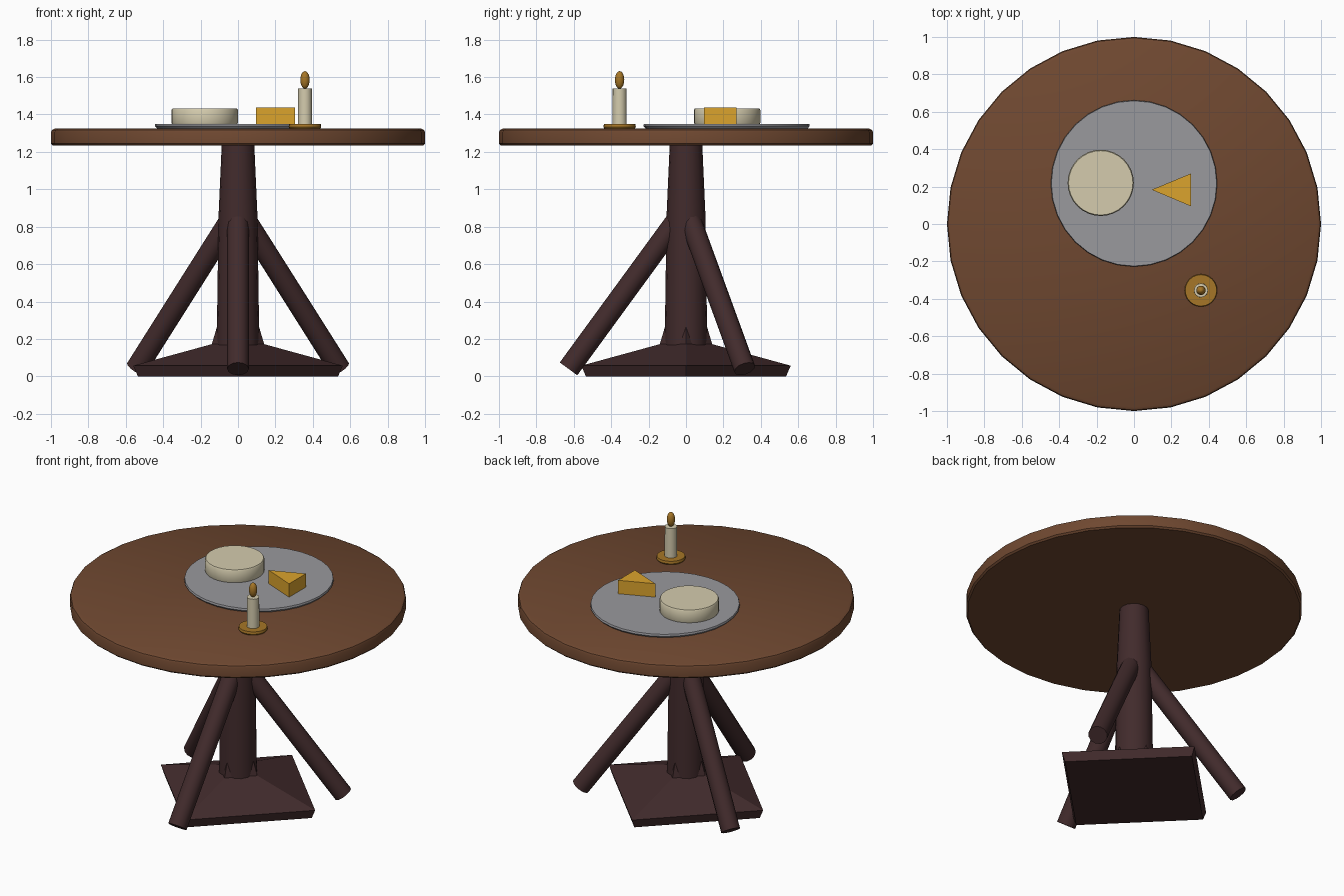
import bpy, bmesh, math
from mathutils import Vector

if "Cube" in bpy.data.objects:
    bpy.data.objects.remove(bpy.data.objects["Cube"])


def material(name, rgb):
    mat = bpy.data.materials.new(name)
    mat.use_nodes = True
    mat.diffuse_color = (*rgb, 1)
    mat.node_tree.nodes["Principled BSDF"].inputs["Base Color"].default_value = (*rgb, 1)
    return mat


top_wood = material("brown wood", (0.16, 0.065, 0.03))
dark_wood = material("dark wood", (0.054, 0.024, 0.025))
pewter = material("grey pewter", (0.32, 0.32, 0.34))
cream = material("cream", (0.66, 0.6, 0.42))
yellow = material("cheese yellow", (0.71, 0.37, 0.026))
brass = material("brass", (0.38, 0.18, 0.02))


def finish(name, bm, mat, smooth=True):
    bmesh.ops.recalc_face_normals(bm, faces=bm.faces)
    mesh = bpy.data.meshes.new(name)
    bm.to_mesh(mesh)
    bm.free()
    mesh.materials.append(mat)
    obj = bpy.data.objects.new(name, mesh)
    bpy.context.collection.objects.link(obj)
    if smooth:
        bpy.ops.object.select_all(action='DESELECT')
        obj.select_set(True)
        bpy.context.view_layer.objects.active = obj
        bpy.ops.object.shade_smooth_by_angle(angle=math.radians(35))
    return obj


def lathe(name, profile, sides, mat, x=0, y=0, smooth=True):
    """Spin (radius, z) points into a closed solid with flat ends."""
    bm = bmesh.new()
    rings = []
    for r, z in profile:
        angles = [math.tau * i / sides for i in range(sides)]
        rings.append([bm.verts.new((x + r * math.cos(a), y + r * math.sin(a), z)) for a in angles])
    for low, high in zip(rings, rings[1:]):
        for i in range(sides):
            j = (i + 1) % sides
            bm.faces.new((low[i], low[j], high[j], high[i]))
    bm.faces.new(rings[0])
    bm.faces.new(rings[-1])
    return finish(name, bm, mat, smooth)


def rod(name, start, end, radius, mat):
    start, end = Vector(start), Vector(end)
    axis = end - start
    bm = bmesh.new()
    bmesh.ops.create_cone(bm, cap_ends=True, segments=12, radius1=radius,
                          radius2=radius, depth=axis.length)
    obj = finish(name, bm, mat)
    obj.location = (start + end) / 2
    obj.rotation_mode = 'QUATERNION'
    obj.rotation_quaternion = axis.to_track_quat('Z', 'Y')
    return obj


# Table: round top, tapered column, four-sided foot
lathe("table_top", [(0.99, 1.235), (1, 1.245), (1, 1.305), (0.995, 1.317), (0.98, 1.325)], 32, top_wood)
lathe("column", [(0.115, 0.1), (0.104, 0.86), (0.087, 1.24)], 16, dark_wood)
lathe("foot", [(0.535, 0), (0.56, 0.057), (0.14, 0.172), (0.108, 0.28)], 4, dark_wood, smooth=False)

# Three slanted braces
for i in range(3):
    a = math.tau * i / 3 - math.pi / 2
    rod(f"brace_{i + 1}", (0.628 * math.cos(a), 0.628 * math.sin(a), 0.04), (0, 0, 0.9), 0.058, dark_wood)

# Tray and cheese wheel
lathe("tray", [(0.43, 1.322), (0.445, 1.338), (0.442, 1.35)], 32, pewter, 0, 0.217)
lathe("cheese_wheel", [(0.174, 1.348), (0.177, 1.355), (0.177, 1.425), (0.172, 1.433)],
      32, cream, -0.178, 0.22)

# Cheese wedge
bm = bmesh.new()
corners = [bm.verts.new((x, y, 1.348)) for x, y in ((0.095, 0.183), (0.304, 0.095), (0.304, 0.27))]
base = bm.faces.new(corners)
lifted = bmesh.ops.extrude_face_region(bm, geom=[base])["geom"]
bmesh.ops.translate(bm, vec=(0, 0, 0.09), verts=[v for v in lifted if isinstance(v, bmesh.types.BMVert)])
if base.is_valid and len(bm.faces) < 5:
    bm.faces.new(corners)
finish("cheese_wedge", bm, yellow, smooth=False)

# Candle, holder and flame
cx, cy = 0.358, -0.355
lathe("candle_holder", [(0.08, 1.322), (0.087, 1.333), (0.084, 1.348)], 24, brass, cx, cy)
lathe("candle", [(0.038, 1.345), (0.037, 1.54)], 16, cream, cx, cy)
bm = bmesh.new()
bmesh.ops.create_uvsphere(bm, u_segments=16, v_segments=10, radius=1)
bmesh.ops.scale(bm, vec=(0.025, 0.025, 0.047), verts=bm.verts)
bmesh.ops.translate(bm, vec=(cx, cy, 1.585), verts=bm.verts)
finish("flame", bm, brass)
